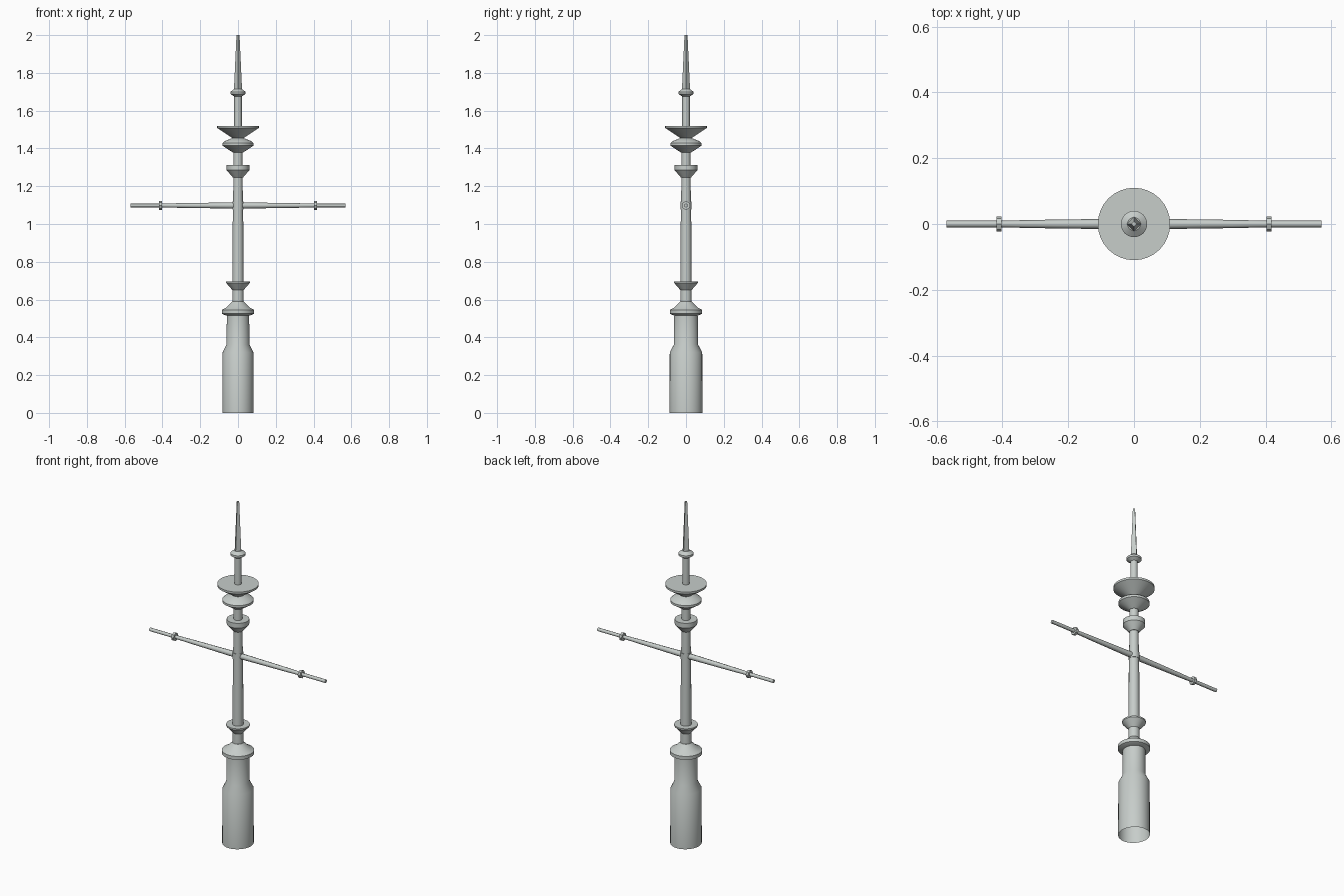
import bpy, bmesh, math
from mathutils import Matrix

cube = bpy.data.objects.get("Cube")
if cube:
    bpy.data.objects.remove(cube, do_unlink=True)

COLOR = (0.57, 0.61, 0.59, 1)
mat = bpy.data.materials.new("pale_grey")
mat.use_nodes = True
mat.diffuse_color = COLOR
mat.node_tree.nodes["Principled BSDF"].inputs["Base Color"].default_value = COLOR


def lathe(name, profile, sides=32, cap_bottom=True, matrix=None, angle=30):
    """Turn a list of (radius, height) points around the z axis."""
    bm = bmesh.new()
    rings = []
    for r, z in profile:
        rings.append([bm.verts.new((r * math.cos(2 * math.pi * i / sides),
                                    r * math.sin(2 * math.pi * i / sides), z))
                      for i in range(sides)])
    for low, high in zip(rings, rings[1:]):
        for i in range(sides):
            j = (i + 1) % sides
            bm.faces.new((low[i], low[j], high[j], high[i]))
    bm.faces.new(rings[-1])
    if cap_bottom:
        bm.faces.new(rings[0][::-1])
    if matrix:
        bm.transform(matrix)
    mesh = bpy.data.meshes.new(name)
    bm.to_mesh(mesh)
    bm.free()
    mesh.materials.append(mat)
    obj = bpy.data.objects.new(name, mesh)
    bpy.context.collection.objects.link(obj)
    bpy.ops.object.select_all(action='DESELECT')
    obj.select_set(True)
    bpy.context.view_layer.objects.active = obj
    bpy.ops.object.shade_smooth_by_angle(angle=math.radians(angle))
    return obj


# Hollow base, slightly narrower from the front
lathe("base", [(.087, 0), (.086, .32), (.064, .362), (.062, .53)],
      cap_bottom=False, matrix=Matrix.Diagonal((.95, 1, 1, 1)))

# Collar and mast
lathe("collar", [(.062, .515), (.086, .525), (.086, .545), (.062, .558), (.03, .59)])
lathe("lower_mast", [(.03, .56), (.028, 1.0), (.024, 1.25), (.024, 1.46)], sides=16)
lathe("upper_mast", [(.02, 1.45), (.02, 1.7)], sides=16)

# Cups and dishes along the mast
lathe("lower_cup", [(.028, .648), (.063, .688), (.063, .696)])
lathe("middle_cup", [(.026, 1.245), (.06, 1.285), (.06, 1.313)])
lathe("small_dish", [(.026, 1.378), (.083, 1.415), (.083, 1.428), (.072, 1.438), (.022, 1.458)])
lathe("large_dish", [(.03, 1.455), (.11, 1.508), (.11, 1.52)])

# Spire with its ring
lathe("spire_ring", [(.02, 1.675), (.04, 1.688), (.04, 1.7), (.02, 1.715)])
lathe("spire", [(.022, 1.7), (.008, 2.0)], sides=4, angle=10)

# Crossarm with end rings
lathe("crossarm_hub", [(.029, 1.078), (.029, 1.118)], sides=16)
for side, sign in (("left", 1), ("right", -1)):
    turn = Matrix.Translation((0, 0, 1.098)) @ Matrix.Rotation(sign * math.pi / 2, 4, 'Y')
    lathe(side + "_arm", [(.017, 0), (.015, .12), (.0125, .3), (.01, .41), (.01, .57)],
          sides=8, matrix=turn, angle=50)
    lathe(side + "_arm_ring", [(.023, .403), (.023, .418)], sides=8, matrix=turn)
